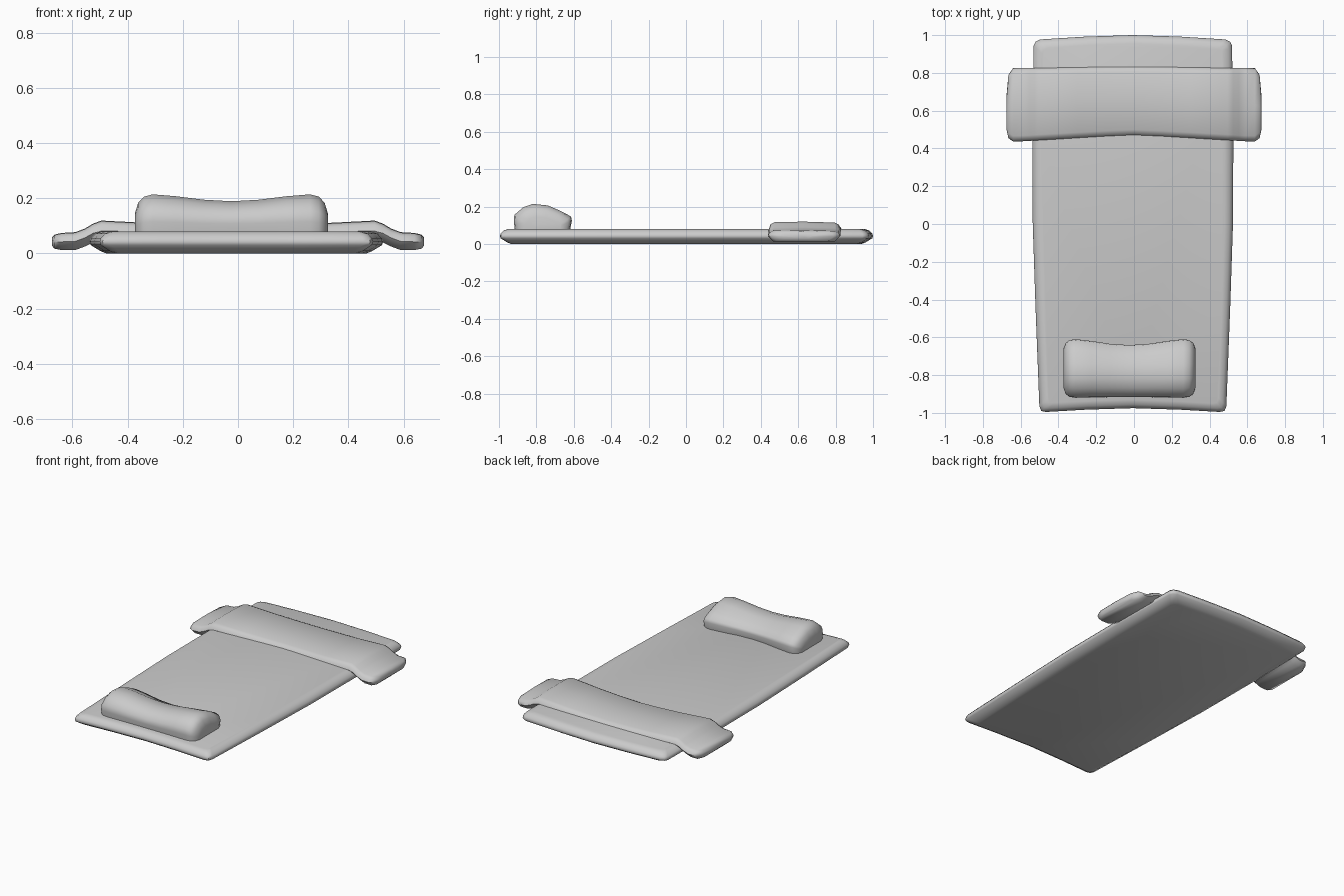
import bpy, bmesh, math

cube = bpy.data.objects.get("Cube")
if cube:
    bpy.data.objects.remove(cube, do_unlink=True)

# Single cloth colour
cloth = bpy.data.materials.new("grey_cloth")
cloth.use_nodes = True
GREY = (0.6, 0.6, 0.6, 1)
cloth.diffuse_color = GREY
cloth.node_tree.nodes["Principled BSDF"].inputs["Base Color"].default_value = GREY


def loft(name, rings, angle):
    """Skin equal-length rings, cap both ends and smooth the result."""
    bm = bmesh.new()
    loops = [[bm.verts.new(p) for p in ring] for ring in rings]
    n = len(loops[0])
    for a, b in zip(loops, loops[1:]):
        for i in range(n):
            j = (i + 1) % n
            bm.faces.new((a[i], a[j], b[j], b[i]))
    bm.faces.new(loops[0][::-1])
    bm.faces.new(loops[-1])
    bmesh.ops.recalc_face_normals(bm, faces=bm.faces)
    mesh = bpy.data.meshes.new(name)
    bm.to_mesh(mesh)
    bm.free()
    mesh.materials.append(cloth)
    obj = bpy.data.objects.new(name, mesh)
    bpy.context.collection.objects.link(obj)
    bpy.ops.object.select_all(action='DESELECT')
    obj.select_set(True)
    bpy.context.view_layer.objects.active = obj
    bpy.ops.object.shade_smooth_by_angle(angle=math.radians(angle))
    return obj


# Mat: tapered outline with bowed ends, stacked in rounded layers
half = [(0, -0.975), (0.25, -0.983), (0.46, -0.995), (0.485, -0.99),
        (0.495, -0.965), (0.515, -0.45), (0.53, 0), (0.532, 0.45),
        (0.525, 0.945), (0.515, 0.965), (0.49, 0.977), (0.25, 0.992), (0, 1.0)]
outline = half + [(-x, y) for x, y in half[-2:0:-1]]
layers = [(0.0, 0.06), (0.008, 0.04), (0.03, 0.004), (0.042, 0.0),
          (0.055, 0.004), (0.072, 0.02), (0.08, 0.045)]
loft("sleeping_mat",
     [[(x * (1 - inset / 0.53) - 0.006, y * (1 - inset), z) for x, y in outline]
      for z, inset in layers], 50)

# Pillow: domed cross-section swept sideways, dipped in the middle
section = [(-0.915, 0.075), (-0.92, 0.115), (-0.918, 0.155), (-0.87, 0.196),
           (-0.82, 0.214), (-0.74, 0.206), (-0.67, 0.176), (-0.615, 0.147),
           (-0.61, 0.125), (-0.62, 0.075)]
# side offset, depth scale, height scale, back pull
stations = [(0.35, 0.65, 0.5, 0), (0.338, 0.87, 0.78, 0), (0.317, 0.97, 0.94, 0),
            (0.285, 1, 1, 0), (0.2, 0.99, 0.95, 0.008), (0.1, 0.98, 0.86, 0.022)]
stations = ([(-x, d, h, p) for x, d, h, p in stations] + [(0, 0.98, 0.82, 0.028)]
            + stations[::-1])
rings = []
for x, d, h, pull in stations:
    rings.append([(x - 0.024, -0.765 + (y + 0.765) * d - (pull if y > -0.7 else 0),
                   0.075 + (z - 0.075) * h) for y, z in section])
loft("pillow", rings, 60)

# Folded blanket: draped over the mat, with both ends resting beside it
# x, front y, back y, bottom z, top z
drape = [(0.675, 0.50, 0.68, 0.028, 0.055), (0.665, 0.455, 0.79, 0.017, 0.066),
         (0.64, 0.437, 0.825, 0.012, 0.072), (0.59, 0.438, 0.825, 0.012, 0.075),
         (0.555, 0.44, 0.825, 0.025, 0.088), (0.525, 0.442, 0.825, 0.04, 0.106),
         (0.495, 0.444, 0.825, 0.045, 0.117), (0.3, 0.455, 0.83, 0.05, 0.107),
         (0.15, 0.463, 0.833, 0.05, 0.103)]
drape = ([(-x, *rest) for x, *rest in drape] + [(0, 0.469, 0.835, 0.05, 0.101)]
         + drape[::-1])
rings = []
for x, front, back, low, high in drape:
    mid = (low + high) / 2
    r = 0.03
    rings.append([(x, front + r, low), (x, front, mid), (x, front + 0.008, high - 0.012),
                  (x, front + r, high), (x, (front + back) / 2, high + 0.002),
                  (x, back - r, high - 0.003), (x, back - 0.008, high - 0.014),
                  (x, back, mid), (x, back - r, low)])
loft("folded_blanket", rings, 60)
